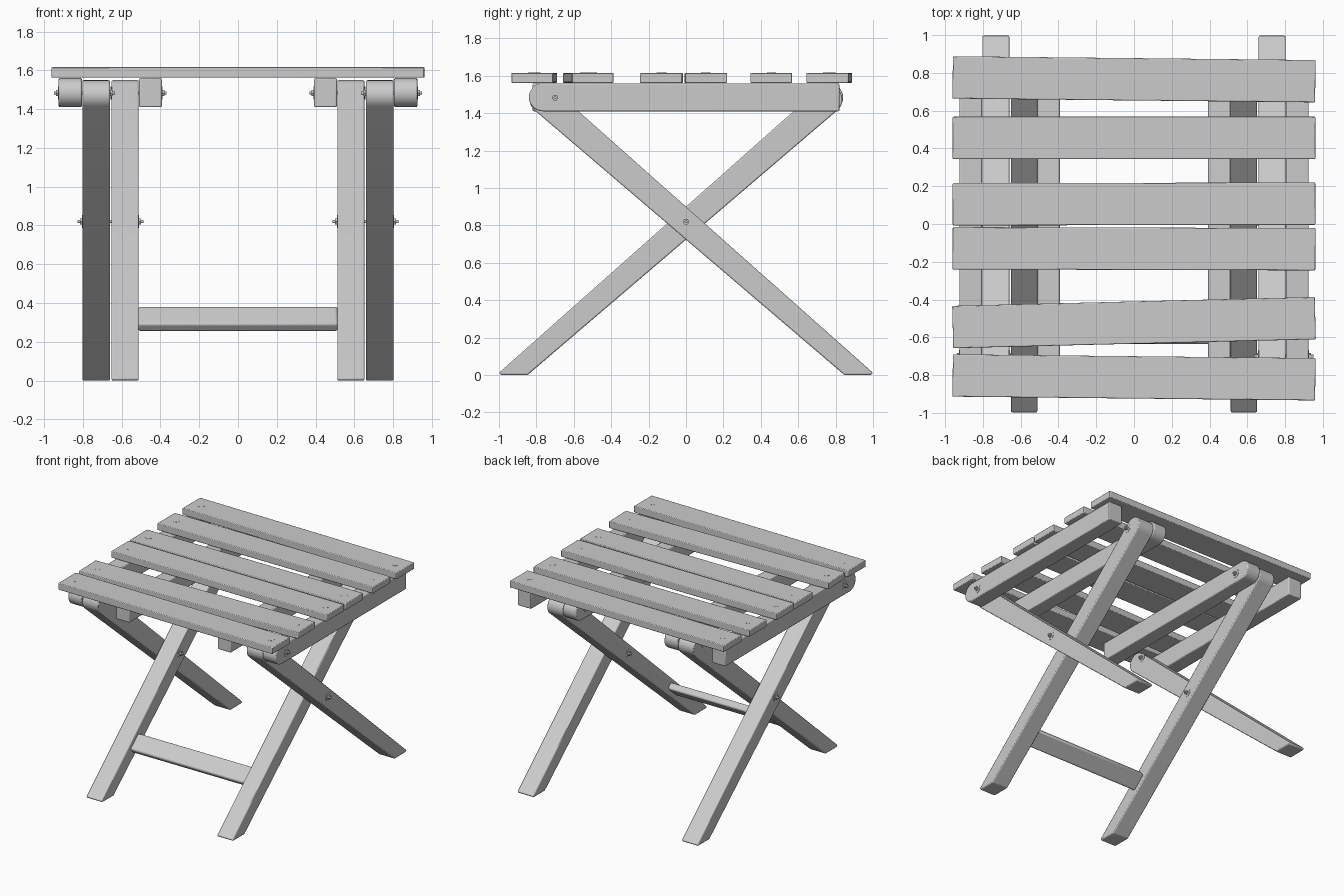
import bpy, bmesh, math
from mathutils import Matrix, Vector

if "Cube" in bpy.data.objects:
    bpy.data.objects.remove(bpy.data.objects["Cube"])


def finish(name, bm, bevel=0.0, mirror=False):
    bmesh.ops.recalc_face_normals(bm, faces=bm.faces)
    me = bpy.data.meshes.new(name)
    bm.to_mesh(me)
    bm.free()
    ob = bpy.data.objects.new(name, me)
    bpy.context.collection.objects.link(ob)
    if bevel:
        m = ob.modifiers.new("edge_round", 'BEVEL')
        m.width, m.segments, m.limit_method = bevel, 2, 'ANGLE'
        m.angle_limit = math.radians(35)
    if mirror:
        ob.modifiers.new("mirror", 'MIRROR')
    bpy.ops.object.select_all(action='DESELECT')
    bpy.context.view_layer.objects.active = ob
    ob.select_set(True)
    bpy.ops.object.shade_smooth_by_angle(angle=math.radians(35))
    return ob


def extrude_x(name, profile, x0, x1):
    """Side profile of (y, z) points extruded along x, mirrored to both sides."""
    bm = bmesh.new()
    face = bm.faces.new([bm.verts.new((x0, y, z)) for y, z in profile])
    new = bmesh.ops.extrude_face_region(bm, geom=[face])
    bmesh.ops.translate(bm, vec=(x1 - x0, 0, 0),
                        verts=[v for v in new['geom'] if isinstance(v, bmesh.types.BMVert)])
    return finish(name, bm, 0.007, True)


def arc(cy, cz, r, a0, a1, n=14):
    return [(cy + r * math.cos(math.radians(a0 + (a1 - a0) * i / n)),
             cz + r * math.sin(math.radians(a0 + (a1 - a0) * i / n))) for i in range(n + 1)]


def flip(profile):
    return [(-y, z) for y, z in profile]


def cylinder(bm, center, r, depth, axis_x=True, n=16):
    rot = Matrix.Rotation(math.pi / 2, 4, 'Y') if axis_x else Matrix()
    bmesh.ops.create_cone(bm, cap_ends=True, segments=n, radius1=r, radius2=r, depth=depth,
                          matrix=Matrix.Translation(center) @ rot)


# crossed legs: slightly tapered, round at the top, cut flat at the floor
leg = [(-1.0, 0.012), (-0.99, 0.0), (-0.847, 0.0)] + arc(0.76, 1.473, 0.076, -49, 132)
extrude_x("inner_leg", leg, 0.512, 0.652)
extrude_x("outer_leg", flip(leg), 0.660, 0.803)

# seat rails: one rounded end at the leg hinge, one square end
rail = [(-0.82, 1.56), (-0.82, 1.41)] + arc(0.765, 1.485, 0.075, -90, 90)
extrude_x("inner_rail", rail, 0.393, 0.510)
extrude_x("outer_rail", flip(rail), 0.805, 0.925)

# stretcher between the front feet
bm = bmesh.new()
bmesh.ops.create_cube(bm, size=1, matrix=Matrix.Translation((0, -0.57, 0.318))
                      @ Matrix.Rotation(math.radians(41), 4, 'X')
                      @ Matrix.Diagonal((1.03, 0.14, 0.055, 1)))
finish("stretcher", bm, 0.012)

# seat slats: (centre y, turn in degrees)
slats = [(0.766, -0.6), (0.456, 0.0), (0.106, 0.1), (-0.131, -0.15), (-0.522, 1.4), (-0.812, -0.6)]
for i, (y, turn) in enumerate(slats):
    place = Matrix.Translation((0, y, 1.589)) @ Matrix.Rotation(math.radians(turn), 4, 'Z')
    bm = bmesh.new()
    bmesh.ops.create_cube(bm, size=1, matrix=place @ Matrix.Diagonal((1.92, 0.224, 0.054, 1)))
    finish(f"seat_slat_{i + 1}", bm, 0.005)
    # screw plugs at both ends of the slat
    bm = bmesh.new()
    for s in (-1, 1):
        cylinder(bm, place @ Vector((s * 0.87, 0, 0.026)), 0.024, 0.004, False)
    finish(f"slat_plugs_{i + 1}", bm)

# pivot bolts: rod with a washer and a hex nut at each end
for name, x0, x1, y, z in (("cross_bolt", 0.512, 0.803, 0, 0.82),
                           ("front_hinge_bolt", 0.660, 0.925, -0.70, 1.483),
                           ("back_hinge_bolt", 0.393, 0.652, 0.70, 1.483)):
    bm = bmesh.new()
    cylinder(bm, ((x0 + x1) / 2, y, z), 0.008, x1 - x0 + 0.05, n=12)
    for x in (x0, x1):
        cylinder(bm, (x, y, z), 0.034, 0.005)
        cylinder(bm, (x, y, z), 0.017, 0.026, n=6)
    finish(name, bm, 0, True)
